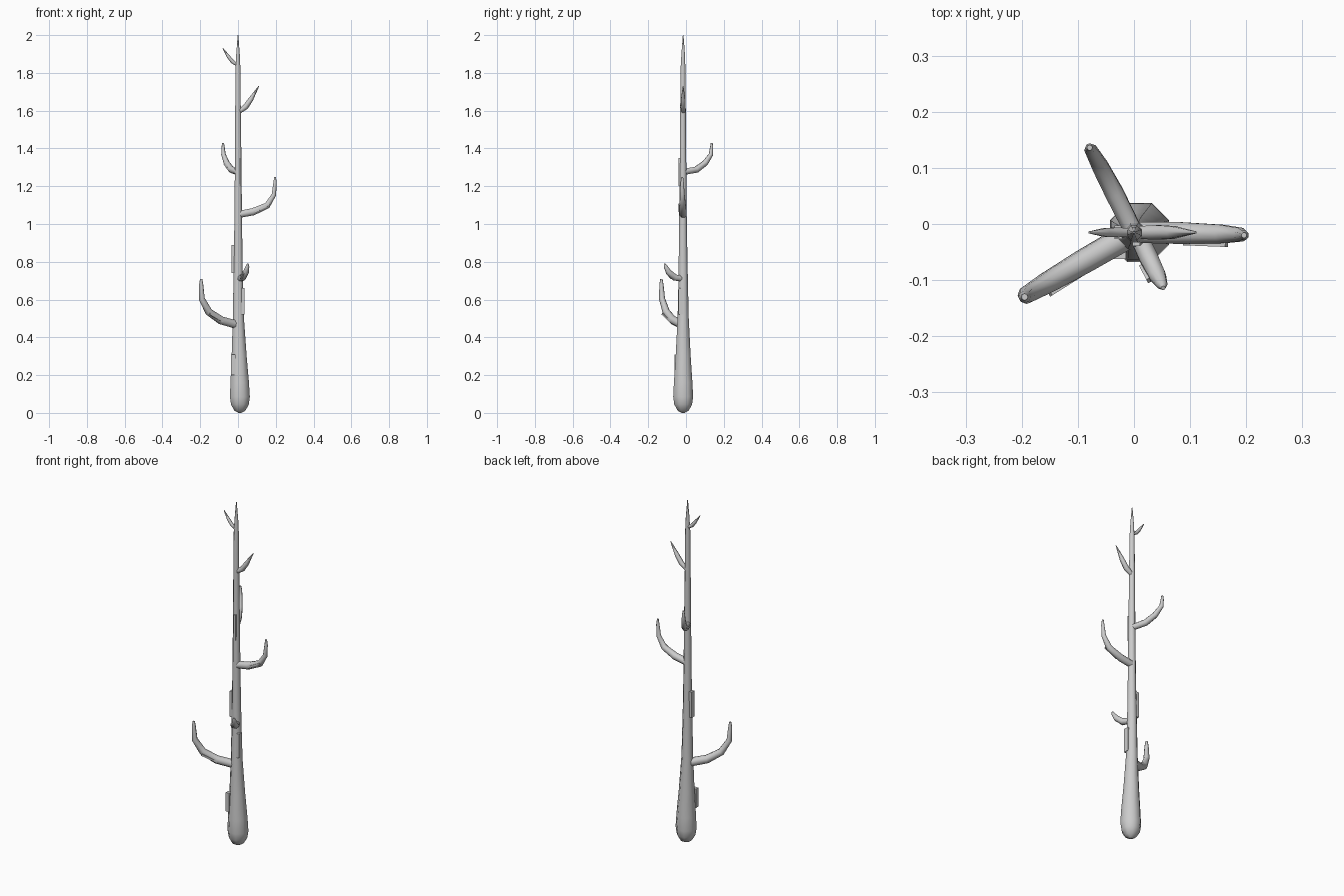
import bpy, bmesh, math
from mathutils import Vector


def tube(name, path, sides=8):
    """Skin rings of (x, y, z, radius) into a closed tapered limb."""
    bm = bmesh.new()
    pts = [Vector(p[:3]) for p in path]
    rings, side = [], Vector((1, 0, 0))
    for i, p in enumerate(pts):
        t = (pts[min(i + 1, len(pts) - 1)] - pts[max(i - 1, 0)]).normalized()
        if i == 0 and abs(t.x) > 0.5:
            side = Vector((0, 1, 0))
        side = (side - t * side.dot(t)).normalized()
        up = t.cross(side)
        ring = []
        for k in range(sides):
            a = 2 * math.pi * (k + 0.5) / sides
            ring.append(bm.verts.new(p + path[i][3] * (math.cos(a) * side + math.sin(a) * up)))
        rings.append(ring)
    for a, b in zip(rings, rings[1:]):
        for k in range(sides):
            n = (k + 1) % sides
            bm.faces.new((a[k], a[n], b[n], b[k]))
    bm.faces.new(rings[0][::-1])
    bm.faces.new(rings[-1])
    bmesh.ops.recalc_face_normals(bm, faces=bm.faces)
    me = bpy.data.meshes.new(name)
    bm.to_mesh(me)
    bm.free()
    ob = bpy.data.objects.new(name, me)
    bpy.context.collection.objects.link(ob)
    for f in me.polygons:
        f.use_smooth = len(f.vertices) == 4
    return ob


def bark(name, a, b, width, depth):
    """Thin bark slab stretched between two points."""
    a, b = Vector(a), Vector(b)
    bpy.ops.mesh.primitive_cube_add(size=1, location=(a + b) / 2)
    ob = bpy.context.object
    ob.name = name
    ob.scale = (width, depth, (b - a).length)
    ob.rotation_euler = (b - a).to_track_quat('Z', 'Y').to_euler()


# Trunk with a rounded swollen foot and a pointed top
tube("trunk", [
    (0.01, -0.015, 0.0, 0.008), (0.01, -0.015, 0.012, 0.032),
    (0.01, -0.015, 0.045, 0.051), (0.01, -0.015, 0.085, 0.057),
    (0.009, -0.015, 0.16, 0.053), (0.006, -0.015, 0.3, 0.043),
    (0.002, -0.015, 0.5, 0.032), (0.001, -0.015, 0.7, 0.027),
    (0.001, -0.016, 1.0, 0.022), (0.001, -0.016, 1.3, 0.019),
    (0.0, -0.016, 1.6, 0.016), (0.0, -0.016, 1.82, 0.014),
    (0.0, -0.015, 1.9, 0.010), (0.0, -0.015, 2.0, 0.002)])

# Branches that bend upward
tube("branch_low", [
    (0.0, -0.015, 0.465, 0.024), (-0.09, -0.067, 0.49, 0.023),
    (-0.155, -0.105, 0.535, 0.02), (-0.192, -0.127, 0.605, 0.016),
    (-0.195, -0.13, 0.68, 0.011), (-0.195, -0.13, 0.71, 0.006)])
tube("branch_short", [
    (0.005, -0.015, 0.71, 0.017), (0.026, -0.06, 0.717, 0.018),
    (0.042, -0.092, 0.745, 0.016), (0.05, -0.108, 0.775, 0.01),
    (0.052, -0.114, 0.79, 0.004)])
tube("branch_middle", [
    (0.0, -0.015, 1.05, 0.02), (0.08, -0.016, 1.065, 0.021),
    (0.155, -0.018, 1.098, 0.018), (0.19, -0.019, 1.155, 0.013),
    (0.196, -0.02, 1.22, 0.009), (0.196, -0.02, 1.25, 0.005)])
tube("branch_rear", [
    (0.0, -0.015, 1.275, 0.017), (-0.035, 0.055, 1.288, 0.018),
    (-0.06, 0.102, 1.323, 0.016), (-0.077, 0.132, 1.368, 0.012),
    (-0.079, 0.136, 1.41, 0.008), (-0.079, 0.136, 1.43, 0.005)])

# Pointed twigs near the top
tube("twig_right", [
    (0.005, -0.015, 1.595, 0.012), (0.04, -0.015, 1.62, 0.015),
    (0.068, -0.015, 1.66, 0.013), (0.11, -0.015, 1.73, 0.002)], 6)
tube("twig_left", [
    (0.0, -0.015, 1.84, 0.008), (-0.03, -0.015, 1.86, 0.01),
    (-0.05, -0.015, 1.885, 0.009), (-0.08, -0.015, 1.93, 0.002)], 6)

# Bark slabs on the trunk
bark("bark_foot", (-0.026, -0.051, 0.2), (-0.025, -0.051, 0.31), 0.022, 0.022)
bark("bark_right", (0.026, -0.025, 0.52), (0.026, -0.025, 0.66), 0.016, 0.03)
bark("bark_left", (-0.026, -0.015, 0.74), (-0.026, -0.015, 0.89), 0.018, 0.024)
bark("bark_upper", (0.004, -0.032, 1.2), (0.004, -0.032, 1.35), 0.014, 0.014)

# Bark slivers along the branches
bark("sliver_low", (-0.08, -0.08, 0.484), (-0.15, -0.124, 0.525), 0.01, 0.01)
bark("sliver_short", (0.015, -0.075, 0.712), (0.028, -0.1, 0.74), 0.01, 0.01)
bark("sliver_middle", (0.09, -0.033, 1.065), (0.165, -0.036, 1.105), 0.01, 0.01)
bark("sliver_rear", (-0.046, 0.05, 1.285), (-0.07, 0.1, 1.32), 0.01, 0.01)
